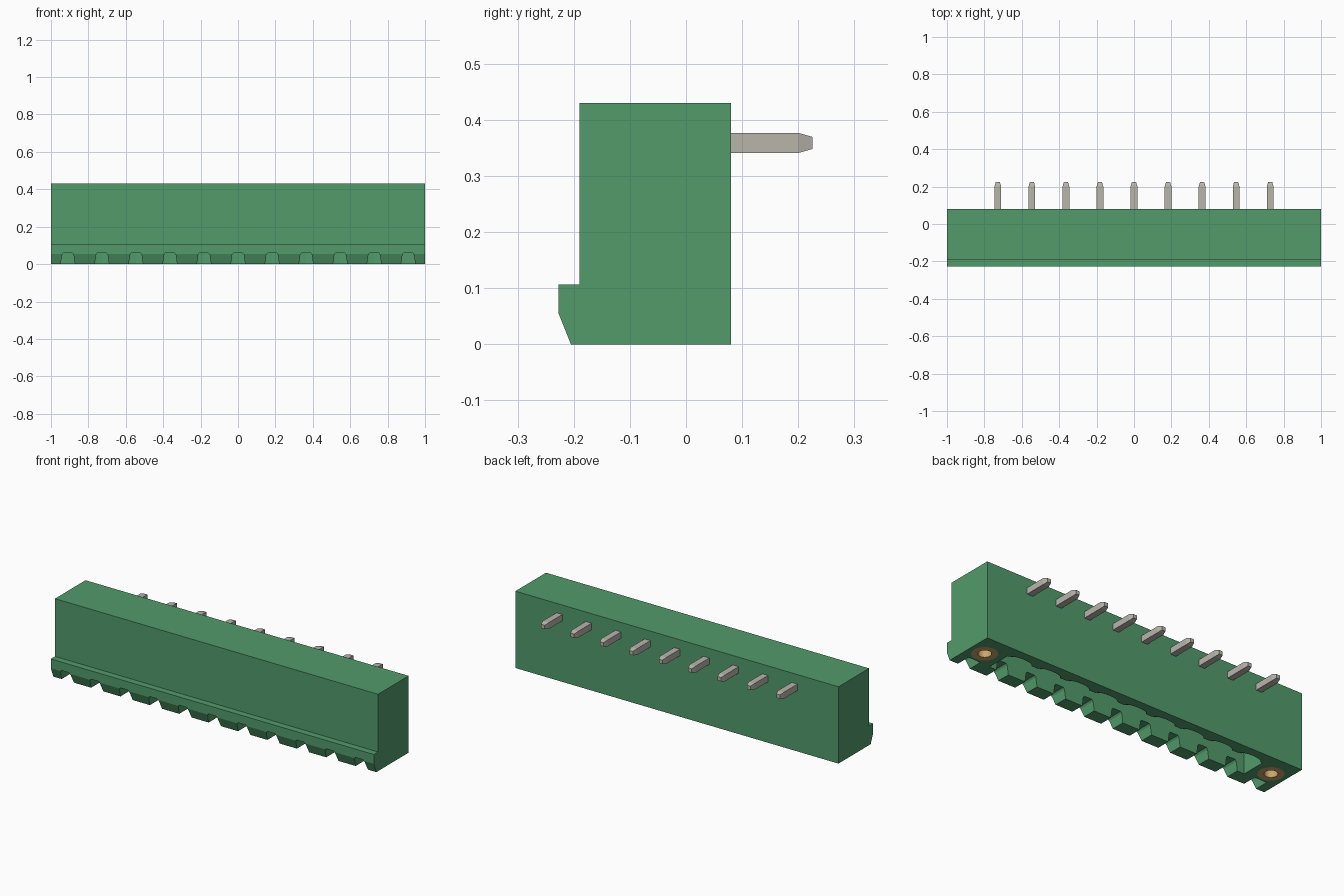
import bpy, bmesh, math
from mathutils import Vector

if "Cube" in bpy.data.objects:
    bpy.data.objects.remove(bpy.data.objects["Cube"])

PITCH = 0.182
PIN_X = [PITCH * i for i in range(-4, 5)]
END_X = PITCH * 5
BORE_Y = -0.047


def material(name, color):
    m = bpy.data.materials.new(name)
    m.use_nodes = True
    m.diffuse_color = (*color, 1)
    m.node_tree.nodes["Principled BSDF"].inputs["Base Color"].default_value = (*color, 1)
    return m


green = material("green plastic", (0.084, 0.328, 0.147))
tin = material("tinned metal", (0.48, 0.46, 0.41))
brass = material("brass", (0.60, 0.38, 0.15))


def make(name, bm, mat):
    bmesh.ops.recalc_face_normals(bm, faces=bm.faces[:])
    mesh = bpy.data.meshes.new(name)
    bm.to_mesh(mesh)
    bm.free()
    mesh.materials.append(mat)
    obj = bpy.data.objects.new(name, mesh)
    bpy.context.collection.objects.link(obj)
    return obj


def extrude(bm, points, offset):
    """Close an outline and sweep it along an offset."""
    face = bm.faces.new([bm.verts.new(p) for p in points])
    new = bmesh.ops.extrude_face_region(bm, geom=[face])["geom"]
    verts = [v for v in new if isinstance(v, bmesh.types.BMVert)]
    bmesh.ops.translate(bm, verts=verts, vec=Vector(offset))


def ring(x, y, z, r, n=32):
    return [(x + r * math.cos(2 * math.pi * i / n),
             y + r * math.sin(2 * math.pi * i / n), z) for i in range(n)]


def carve(target, cutter):
    mod = target.modifiers.new("carve", "BOOLEAN")
    mod.operation = "DIFFERENCE"
    mod.solver = "EXACT"
    mod.object = cutter
    bpy.context.view_layer.objects.active = target
    bpy.ops.object.modifier_apply(modifier=mod.name)
    bpy.data.objects.remove(cutter)


# Housing with the latching lip along its front
profile = [(-0.205, 0), (-0.227, 0.055), (-0.227, 0.107), (-0.19, 0.107),
           (-0.19, 0.43), (0.08, 0.43), (0.08, 0)]
bm = bmesh.new()
extrude(bm, [(-1, y, z) for y, z in profile], (2, 0, 0))
housing = make("housing", bm, green)

# Plug cavity with a scalloped rear wall, and the two insert bores
outline = [(0.81, -0.13), (0.81, 0.008)]
for x in reversed(PIN_X):
    for i in range(9):
        t = math.pi * i / 8
        outline.append((x + 0.07 * math.cos(t), 0.008 + 0.024 * math.sin(t)))
outline += [(-0.81, 0.008), (-0.81, -0.13)]
bm = bmesh.new()
extrude(bm, [(x, y, -0.05) for x, y in outline], (0, 0, 0.36))
for s in (-1, 1):
    extrude(bm, ring(s * END_X, BORE_Y, -0.05, 0.066), (0, 0, 0.30))
carve(housing, make("cavity_cutter", bm, green))

# Tapered coding notches through the front wall
bm = bmesh.new()
for i in range(-5, 6):
    x = PITCH * i
    section = [(-0.043, -0.02), (-0.038, 0), (-0.031, 0.05), (-0.024, 0.06)]
    section += [(-a, z) for a, z in reversed(section)]
    extrude(bm, [(x + a, -0.3, z) for a, z in section], (0, 0.175, 0))
carve(housing, make("notch_cutter", bm, green))


def pin_bar(bm, start, end, half=0.018, taper=0.025):
    """Square bar with a chamfered tip."""
    start, end = Vector(start), Vector(end)
    d = (end - start).normalized()
    u = Vector((1, 0, 0))
    v = d.cross(u)
    loops = []
    for c, h in ((start, half), (end - d * taper, half), (end, half * 0.6)):
        loops.append([bm.verts.new(c + u * a * h + v * b * h)
                      for a, b in ((-1, -1), (1, -1), (1, 1), (-1, 1))])
    bm.faces.new(loops[0])
    bm.faces.new(loops[-1])
    for lo, hi in zip(loops, loops[1:]):
        for k in range(4):
            bm.faces.new((lo[k], lo[(k + 1) % 4], hi[(k + 1) % 4], hi[k]))


# Solder pins out of the back and contact pins inside the cavity
for n, x in enumerate(PIN_X, 1):
    bm = bmesh.new()
    pin_bar(bm, (x, -0.04, 0.359), (x, 0.225, 0.359))
    make(f"solder_pin_{n}", bm, tin)
    bm = bmesh.new()
    pin_bar(bm, (x, -0.055, 0.35), (x, -0.055, 0.06))
    make(f"contact_pin_{n}", bm, tin)

# Threaded inserts at both ends
for side, s in (("right", -1), ("left", 1)):
    bm = bmesh.new()
    extrude(bm, ring(s * END_X, BORE_Y, 0, 0.066), (0, 0, 0.25))
    insert = make(f"{side}_insert", bm, brass)
    bm = bmesh.new()
    extrude(bm, ring(s * END_X, BORE_Y, -0.05, 0.034), (0, 0, 0.25))
    carve(insert, make("bore_cutter", bm, brass))
    bpy.ops.object.select_all(action="DESELECT")
    insert.select_set(True)
    bpy.context.view_layer.objects.active = insert
    bpy.ops.object.shade_smooth_by_angle(angle=math.radians(30))
